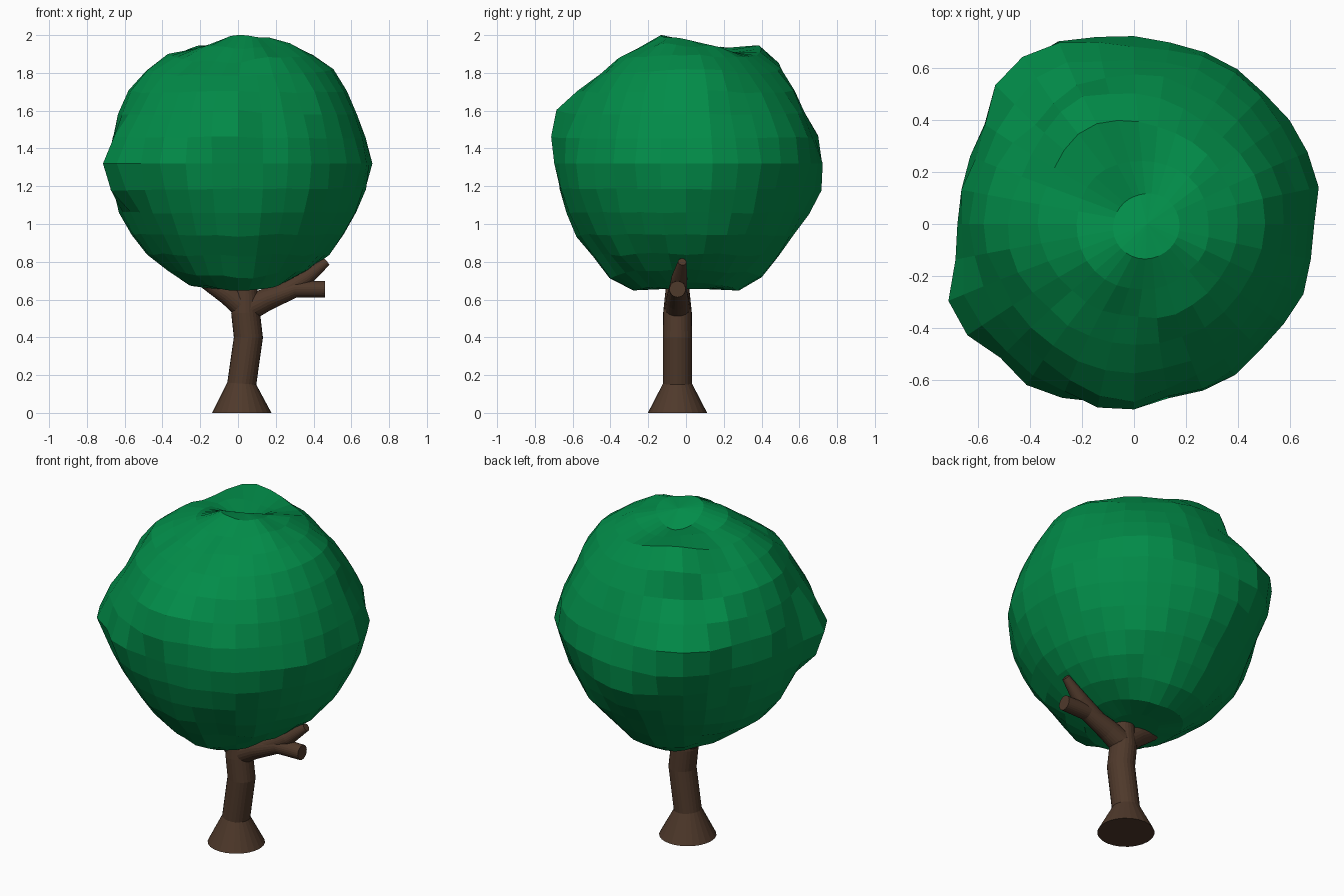
import bpy, bmesh, math
from mathutils import Vector, noise

if "Cube" in bpy.data.objects:
    bpy.data.objects.remove(bpy.data.objects["Cube"])


def material(name, rgb):
    m = bpy.data.materials.new(name)
    m.diffuse_color = (*rgb, 1)
    m.use_nodes = True
    m.node_tree.nodes["Principled BSDF"].inputs["Base Color"].default_value = m.diffuse_color
    return m


bark = material("bark brown", (0.078, 0.041, 0.024))
leaf = material("leaf green", (0.0005, 0.262, 0.066))


def finish(name, bm, mat):
    bmesh.ops.recalc_face_normals(bm, faces=bm.faces)
    me = bpy.data.meshes.new(name)
    bm.to_mesh(me)
    bm.free()
    me.materials.append(mat)
    ob = bpy.data.objects.new(name, me)
    bpy.context.collection.objects.link(ob)
    return ob


def limb(name, path, sides=24):
    """Loft round rings along a path of (x, y, z, radius)."""
    bm = bmesh.new()
    pts = [Vector(p[:3]) for p in path]
    rings = []
    for i, p in enumerate(pts):
        a = (p - pts[i - 1]).normalized() if i else Vector()
        b = (pts[i + 1] - p).normalized() if i < len(pts) - 1 else Vector()
        t = (a + b).normalized()
        u = Vector((0, 1, 0)).cross(t).normalized()
        v = t.cross(u)
        r = path[i][3]
        rings.append([bm.verts.new(p + r * (u * math.cos(k) + v * math.sin(k)))
                      for k in (2 * math.pi * j / sides for j in range(sides))])
    for lo, hi in zip(rings, rings[1:]):
        for j in range(sides):
            k = (j + 1) % sides
            bm.faces.new((lo[j], lo[k], hi[k], hi[j]))
    bm.faces.new(rings[0])
    bm.faces.new(rings[-1])
    return finish(name, bm, bark)


# Trunk with flared foot, then the branches
Y = -0.045
limb("trunk", [(0.02, Y, 0, 0.157), (0.02, Y, 0.155, 0.077),
               (0.055, Y, 0.40, 0.077), (0.04, Y, 0.53, 0.076), (0.04, Y, 0.68, 0.06)])
limb("left_branch", [(0.06, Y, 0.54, 0.07), (-0.05, Y, 0.63, 0.06), (-0.18, Y, 0.71, 0.045)])
limb("right_branch", [(0.03, Y, 0.54, 0.07), (0.15, Y, 0.60, 0.06),
                      (0.30, Y, 0.655, 0.046), (0.46, Y, 0.655, 0.043)])
limb("right_twig", [(0.22, Y, 0.63, 0.05), (0.36, -0.035, 0.715, 0.042), (0.47, -0.02, 0.80, 0.022)])

# Leafy crown: low-poly ball pushed out and in by lumps
# (azimuth, elevation, amount, width in degrees)
LUMPS = [(208, -1, 0.12, 13), (238, 0, 0.06, 15), (265, 17, 0.07, 14), (18, 0, 0.055, 14),
         (121, 9, 0.12, 17), (138, 14, 0.03, 10), (118, 53, 0.09, 14), (132, 32, -0.05, 9),
         (95, -9, 0.06, 16), (62, 5, 0.045, 16), (38, 3, 0.02, 12), (300, 3, 0.02, 14),
         (345, 0, 0.025, 13), (0, 45, 0.035, 15), (90, 42, 0.03, 13), (180, 45, 0.025, 16),
         (180, -2, 0.01, 14), (90, -65, 0.06, 18), (270, -65, 0.06, 18), (270, -28, 0.02, 14),
         (130, 78, -0.06, 14), (275, 80, 0.025, 12), (262, 60, -0.045, 12), (85, 75, -0.04, 12),
         (225, 58, -0.02, 14)]


def direction(az, el):
    a, e = math.radians(az), math.radians(el)
    return Vector((math.cos(e) * math.cos(a), math.cos(e) * math.sin(a), math.sin(e)))


bm = bmesh.new()
bmesh.ops.create_uvsphere(bm, u_segments=32, v_segments=16, radius=1)
for vert in bm.verts:
    d = vert.co.normalized()
    r = 0.677 + 0.022 * noise.noise(d * 4.5 + Vector((4.1, 2.7, 9.3)))
    for az, el, amount, width in LUMPS:
        ang = math.degrees(d.angle(direction(az, el)))
        r += amount * math.exp(-(ang / width) ** 2)
    vert.co = d * r + Vector((0, 0, 1.32))
    # slide the top cap a little and flatten the underside
    vert.co.x += 0.05 * max(0, d.z) ** 6
    vert.co.z = max(vert.co.z, 0.638 + 0.02 * max(0, -d.z) ** 8)
top = max(v.co.z for v in bm.verts)
for vert in bm.verts:
    if vert.co.z > 1.85:
        vert.co.z = 1.85 + (vert.co.z - 1.85) * 0.15 / (top - 1.85)
finish("leafy_crown", bm, leaf)
